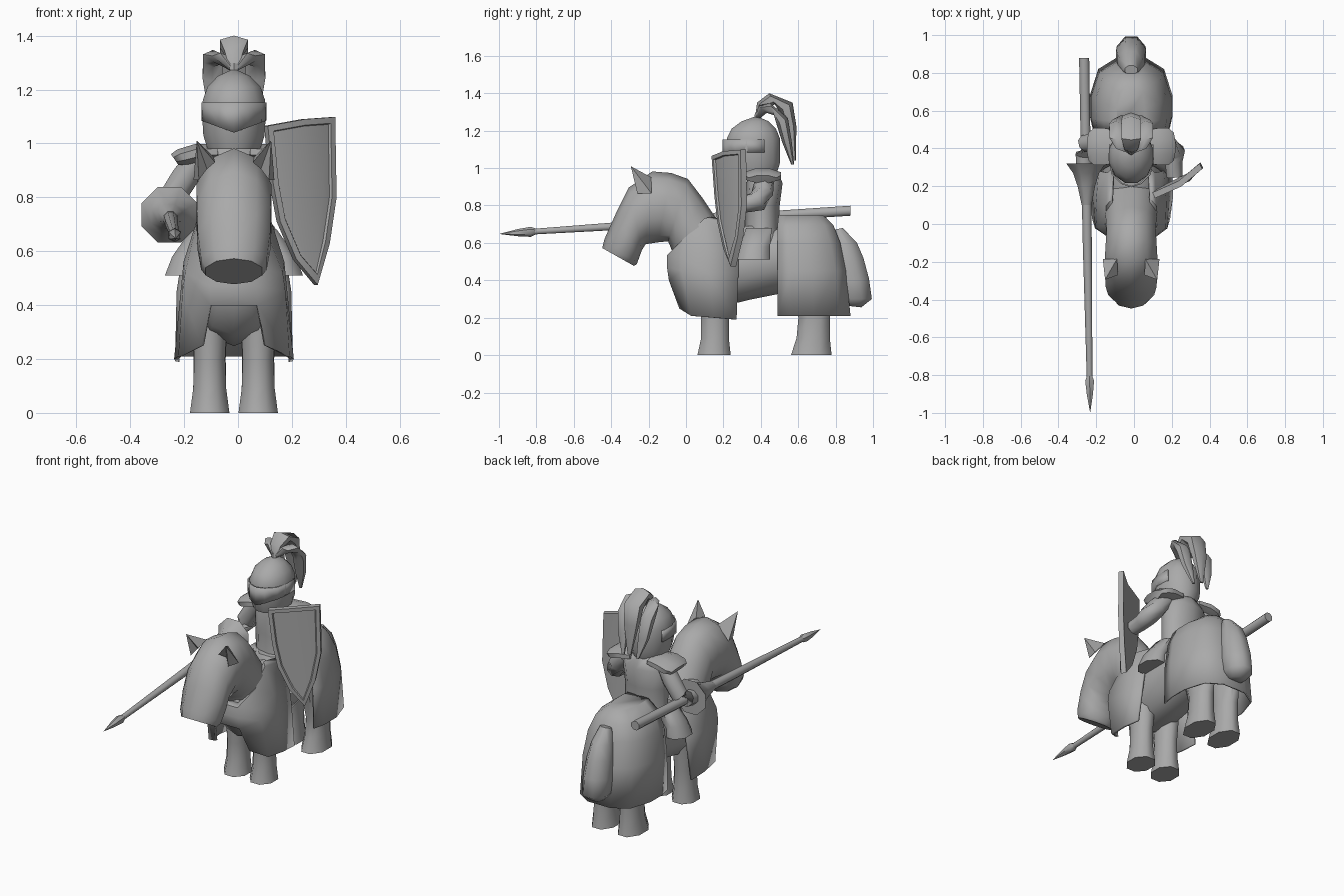
import bpy, bmesh, math
from mathutils import Vector as V

if "Cube" in bpy.data.objects:
    bpy.data.objects.remove(bpy.data.objects["Cube"])

CX = -0.015  # centre line of horse and rider
grey = bpy.data.materials.new("plain grey")
grey.diffuse_color = (0.4, 0.4, 0.4, 1)
grey.use_nodes = True
grey.node_tree.nodes["Principled BSDF"].inputs["Base Color"].default_value = grey.diffuse_color


def make(name, verts, faces, thick=0):
    me = bpy.data.meshes.new(name)
    me.from_pydata([tuple(v) for v in verts], [], faces)
    bm = bmesh.new()
    bm.from_mesh(me)
    bmesh.ops.recalc_face_normals(bm, faces=bm.faces)
    bm.to_mesh(me)
    bm.free()
    me.materials.append(grey)
    ob = bpy.data.objects.new(name, me)
    bpy.context.collection.objects.link(ob)
    if thick:
        m = ob.modifiers.new("thickness", 'SOLIDIFY')
        m.thickness, m.offset = thick, 0
    return ob


def loft(name, rings, n=8):
    """Skin rings given as (centre, u vector, v vector)."""
    verts, faces = [], []
    for c, u, v in rings:
        for i in range(n):
            a = 2 * math.pi * (i + 0.5) / n
            verts.append(V(c) + V(u) * math.cos(a) + V(v) * math.sin(a))
    for r in range(len(rings) - 1):
        for i in range(n):
            j = (i + 1) % n
            faces.append((r*n + i, r*n + j, r*n + n + j, r*n + n + i))
    faces += [tuple(range(n)), tuple(range((len(rings) - 1) * n, len(rings) * n))]
    return make(name, verts, faces)


def side_loft(name, stations, n=10):
    """Stations: top (y, z), bottom (y, z), half width."""
    rings = []
    for ty, tz, by, bz, w in stations:
        rings.append(((CX, (ty+by)/2, (tz+bz)/2), (w * 1.05, 0, 0),
                      (0, (ty-by)/2 * 1.01, (tz-bz)/2 * 1.01)))
    return loft(name, rings, n)


def stack(name, levels, n=8):
    """Levels: z, x, y, half x, half y."""
    return loft(name, [((x, y, z), (a*1.07, 0, 0), (0, b*1.07, 0)) for z, x, y, a, b in levels], n)


def tube(name, path, n=8):
    """Path: x, y, z, radius, optional flatness."""
    rings = []
    for i, p in enumerate(path):
        a, b = path[max(i-1, 0)], path[min(i+1, len(path)-1)]
        d = (V(b[:3]) - V(a[:3])).normalized()
        u = d.cross(V((0, 0, 1)) if abs(d.z) < 0.8 else V((0, 1, 0))).normalized()
        rings.append((p[:3], u * p[3], d.cross(u) * p[3] * (p[4] if len(p) > 4 else 1)))
    return loft(name, rings, n)


def feather(name, path):
    """Path: x, y, z, half width, (y, z) half thickness vector."""
    return loft(name, [((x, y, z), (w, 0, 0), (0, ty, tz)) for x, y, z, w, ty, tz in path], 6)


# --- Horse: head and neck, trunk, tail, legs, ears
side_loft("horse_neck_and_head", [
    (.22, .64, .02, .40, .15), (.09, .835, -.07, .55, .135), (.01, .94, -.095, .61, .13),
    (-.08, .972, -.15, .605, .135), (-.18, .98, -.215, .595, .14), (-.305, .895, -.235, .565, .137),
    (-.375, .755, -.25, .525, .135), (-.435, .62, -.265, .485, .122), (-.447, .572, -.28, .478, .105)])
side_loft("horse_trunk", [
    (-.06, .58, -.06, .42, .08), (.0, .64, .02, .29, .13), (.12, .68, .14, .25, .165),
    (.35, .66, .35, .30, .165), (.55, .72, .55, .34, .165), (.76, .68, .74, .42, .12)])
side_loft("tail", [
    (.84, .68, .79, .67, .035), (.92, .60, .76, .58, .06), (.955, .52, .77, .48, .075),
    (.985, .41, .79, .38, .082), (1.0, .30, .81, .30, .078), (.94, .255, .85, .265, .045)], 8)
for s, side in ((-1, "right"), (1, "left")):
    x = CX + s * .09
    stack("front_leg_" + side, [(0, x, .15, .074, .09), (.09, x, .155, .062, .075),
                                (.2, x, .155, .058, .075), (.36, x, .155, .065, .09)])
    stack("rear_leg_" + side, [(0, x, .67, .074, .11), (.09, x, .68, .062, .09),
                               (.2, x, .685, .06, .085), (.42, x, .66, .07, .12)])
    ear = [(.07, -.27, .93), (.13, -.26, .865), (.15, -.185, .865), (.075, -.185, .95),
           (.10, -.235, .905), (.138, -.295, 1.01)]
    make("horse_ear_" + side, [(CX + s*a, b, c) for a, b, c in ear],
         [(0, 4, 5), (4, 1, 5), (1, 2, 5), (2, 3, 5), (3, 0, 5)])

# --- Rear cloth: rings open at the front and closed over the rump
shape = [(.92, 0), (1, .2), (1, .5), (.8, .85), (.36, 1)]
shape += [(-x, y) for x, y in reversed(shape)]
levels = [(.21, .213, .49, .875), (.45, .208, .49, .85), (.60, .185, .49, .82),
          (.69, .145, .49, .785), (.745, .075, .495, .73)]
k = len(shape)
verts = [(CX + sx*w, f + sy*(b-f), z) for z, w, f, b in levels for sx, sy in shape]
faces = [(r*k+i, r*k+i+1, r*k+k+i+1, r*k+k+i) for r in range(len(levels)-1) for i in range(k-1)]
faces.append(tuple(range((len(levels)-1)*k, len(levels)*k)))
make("rear_cloth", verts, faces, .01)

# --- Front cloth: columns of top, shoulder, middle and hem, split over the chest
half = [((.08, -.095, .53), (.085, -.095, .47), (.085, -.085, .40), (.115, -.03, .25)),
        ((.135, .0, .625), (.175, -.02, .52), (.185, -.02, .45), (.20, .03, .21)),
        ((.13, .10, .725), (.18, .11, .56), (.192, .12, .44), (.215, .15, .20)),
        ((.12, .27, .69), (.165, .28, .56), (.183, .28, .44), (.21, .27, .19))]
# ledge running from the cloth edge in to the neck
half = [((t[0]*.75, t[1] + .035, t[2] + .008), t, *rest) for t, *rest in half]
cols = [[(-x, y, z) for x, y, z in c] for c in reversed(half)] + half
verts = [(CX + x, y, z) for c in cols for x, y, z in c]
faces = [(5*i+r, 5*i+5+r, 5*i+6+r, 5*i+1+r) for i in range(7) for r in range(4) if (i, r) != (3, 3)]
make("front_cloth", verts, faces, .014)

# --- Rider: saddle, torso, legs
stack("saddle", [(.55, CX, .39, .17, .12), (.64, CX, .39, .15, .12), (.69, CX, .39, .10, .10)])
stack("torso", [(.56, CX, .40, .15, .10), (.66, CX, .41, .125, .085), (.80, CX, .41, .13, .085),
                (.92, CX, .42, .135, .09), (.99, CX, .41, .08, .07)], 10)
stack("belt", [(.645, CX, .405, .14, .095), (.675, CX, .405, .136, .092)], 10)
for s, side in ((-1, "right"), (1, "left")):
    stack("rider_leg_" + side, [(.51, CX + s*.185, .36, .072, .09), (.58, CX + s*.17, .37, .06, .08),
                                (.68, CX + s*.11, .39, .05, .07)])
    # Shoulder plate: sloping plate draped over the arm
    loft("shoulder_plate_" + side, [
        ((CX + s*.06, .41, .97), (0, .09, 0), (s*.005, 0, .03)),
        ((CX + s*.135, .41, .965), (0, .105, 0), (s*.012, 0, .035)),
        ((CX + s*.19, .41, .95), (0, .105, 0), (s*.022, 0, .03)),
        ((CX + s*.22, .41, .94), (0, .08, 0), (s*.015, 0, .022))], 8)
tube("arm_right", [(-.15, .42, .94, .05), (-.20, .43, .87, .054), (-.25, .425, .79, .052),
                   (-.265, .37, .745, .047), (-.262, .30, .735, .047)])
tube("arm_left", [(.12, .42, .94, .05), (.18, .41, .87, .058), (.215, .38, .82, .058),
                  (.21, .33, .81, .05), (.215, .25, .80, .045)])

# --- Helmet with visor band
stack("helmet", [(.98, CX, .365, .095, .118), (1.03, CX, .365, .11, .134), (1.10, CX, .36, .114, .138),
                 (1.16, CX, .36, .112, .137), (1.21, CX, .362, .095, .115), (1.25, CX, .37, .058, .07),
                 (1.272, CX, .375, .012, .015)], 12)
arc = [(-.113, .42), (-.116, .34), (-.10, .265), (-.05, .215), (0, .198),
       (.05, .215), (.10, .265), (.116, .34), (.113, .42)]
verts = []
for x, y in arc:
    dip = .045 * (1 - abs(x) / .118)
    verts += [(CX + x, y, 1.152), (CX + x, y, 1.085 - dip)]
make("visor", verts, [(2*i, 2*i+2, 2*i+3, 2*i+1) for i in range(8)], .008)

# --- Plume: three curved feathers on a short stem
tube("plume_stem", [(CX, .375, 1.255, .014), (CX, .39, 1.29, .022)], 6)
feather("plume_middle", [
    (CX, .385, 1.27, .015, .015, 0), (CX, .405, 1.335, .04, .025, -.015), (CX, .46, 1.37, .06, .015, -.03),
    (CX, .535, 1.325, .06, -.035, -.025), (CX, .56, 1.22, .05, -.03, -.005), (CX, .58, 1.04, .012, -.008, 0)])
for s, side in ((-1, "right"), (1, "left")):
    feather("plume_" + side, [
        (CX, .385, 1.27, .015, .015, 0), (CX + s*.05, .41, 1.315, .035, .022, -.02),
        (CX + s*.078, .46, 1.315, .042, .01, -.032), (CX + s*.08, .515, 1.25, .042, -.03, -.018),
        (CX + s*.07, .54, 1.14, .034, -.025, -.004), (CX + s*.05, .57, 1.02, .008, -.008, 0)])

# --- Lance with head and hand guard
LX = lambda y: -.249 - .017 * y
LZ = lambda y: .714 + .066 * y


def turned(name, prof, n=8):
    return loft(name, [((LX(y), y, LZ(y)), (r, 0, 0), (0, 0, r)) for y, r in prof], n)


turned("lance_shaft", [(.88, .029), (.30, .028), (-.10, .026), (-.84, .016)])
turned("lance_head", [(-.80, .014), (-.83, .027), (-.90, .019), (-.995, .001)], 6)
turned("lance_guard", [(.32, .112), (.27, .075), (.20, .05), (.10, .028)])

# --- Shield: two halves bent along the middle, thickened, with a raised rim
outline = [(.235, 1.09), (.347, 1.098), (.352, .80), (.327, .63),
           (.282, .475), (.203, .57), (.143, .71), (.117, .85), (.097, 1.065)]


def shield_y(x, z):
    mid = .24 + .04 * (1.09 - z) / .615
    return .23 + .9 * (mid - .24) + (x - mid) * (.45 if x < mid else .85)


bm = bmesh.new()
pts = [bm.verts.new((x, shield_y(x, z), z)) for x, z in outline]
halves = [bm.faces.new(pts[:5]), bm.faces.new([pts[0]] + pts[4:])]
ext = bmesh.ops.extrude_face_region(bm, geom=halves)
front = [g for g in ext["geom"] if isinstance(g, bmesh.types.BMFace)]
bmesh.ops.translate(bm, verts=list({v for f in front for v in f.verts}), vec=(.014, -.03, 0))
bmesh.ops.recalc_face_normals(bm, faces=bm.faces)
bmesh.ops.inset_region(bm, faces=front, thickness=.022, depth=0, use_even_offset=True)
bmesh.ops.inset_region(bm, faces=front, thickness=.004, depth=-.01, use_even_offset=True)
me = bpy.data.meshes.new("shield")
bm.to_mesh(me)
bm.free()
me.materials.append(grey)
bpy.context.collection.objects.link(bpy.data.objects.new("shield", me))

# --- Smooth shading with sharp edges kept
for ob in bpy.data.objects:
    ob.select_set(True)
    bpy.context.view_layer.objects.active = ob
bpy.ops.object.shade_smooth_by_angle(angle=math.radians(56))
